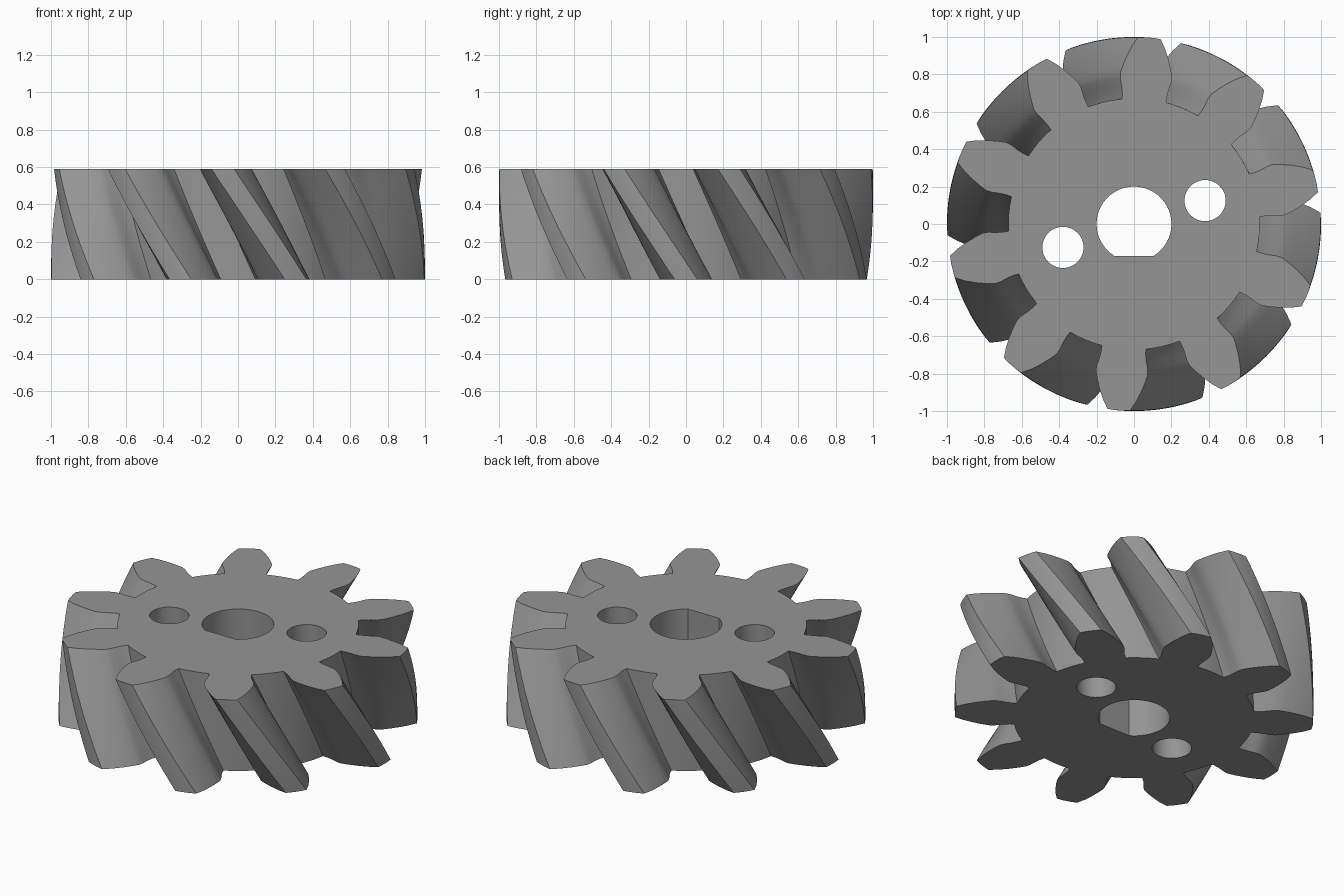
import bpy, bmesh, math

if "Cube" in bpy.data.objects:
    bpy.data.objects.remove(bpy.data.objects["Cube"])

TEETH, HEIGHT, LAYERS = 10, 0.59, 20
TWIST = math.radians(-22.7)

grey = bpy.data.materials.new("mid grey")
grey.diffuse_color = (0.3, 0.3, 0.3, 1)
grey.use_nodes = True
grey.node_tree.nodes["Principled BSDF"].inputs["Base Color"].default_value = grey.diffuse_color


def polar(r, a):
    return (r * math.cos(a), r * math.sin(a))


def circle(cx, cy, r, n=48):
    return [(cx + r * math.cos(2 * math.pi * i / n),
             cy + r * math.sin(2 * math.pi * i / n)) for i in range(n)]


# Half tooth: radius and half angle in degrees, from root to tip
FLANK = [(0.672, 10.1), (0.70, 9.8), (0.74, 9.8), (0.78, 10.1), (0.81, 9.9),
         (0.85, 8.7), (0.90, 7.1), (0.95, 5.4), (0.998, 3.5)]


def gear_outline():
    pts = []
    for k in range(TEETH):
        c = 360 / TEETH * k
        side = [(r, c - a) for r, a in FLANK]
        tip = [(1.0, c - 1.2), (1.0, c + 1.2)]
        back = [(r, c + a) for r, a in reversed(FLANK)]
        floor = [(0.672, c + a) for a in (14, 18, 22)]
        pts += [polar(r, math.radians(a)) for r, a in side + tip + back + floor]
    return pts


def bore_outline():
    # Round shaft hole with one flat side at the front
    half = math.acos(0.17 / 0.2)
    start = -math.pi / 2 + half
    sweep = 2 * math.pi - 2 * half
    return [polar(0.2, start + sweep * i / 48) for i in range(49)]


def loft(bm, outline, layers, twist, flip):
    """Stack copies of an outline, turning as they rise; return end edges."""
    rings = []
    for j in range(layers + 1):
        t = j / layers
        c, s = math.cos(twist * t), math.sin(twist * t)
        rings.append([bm.verts.new((x * c - y * s, x * s + y * c, HEIGHT * t))
                      for x, y in outline])
    n = len(outline)
    for a, b in zip(rings, rings[1:]):
        for i in range(n):
            k = (i + 1) % n
            quad = (a[i], a[k], b[k], b[i])
            bm.faces.new(quad[::-1] if flip else quad)
    return [[bm.edges.get((r[i], r[(i + 1) % n])) for i in range(n)]
            for r in (rings[0], rings[-1])]


bm = bmesh.new()
# Twisted toothed wall, shaft bore and two pin holes
loops = [loft(bm, gear_outline(), LAYERS, TWIST, False),
         loft(bm, bore_outline(), 1, 0, True)]
for s in (1, -1):
    loops.append(loft(bm, circle(s * 0.38, s * 0.125, 0.11), 1, 0, True))

# Flat end faces with the holes left open
for end, nz in ((0, -1), (1, 1)):
    edges = [e for lp in loops for e in lp[end]]
    res = bmesh.ops.triangle_fill(bm, edges=edges, use_beauty=True,
                                  use_dissolve=False, normal=(0, 0, nz))
    for f in res["geom"]:
        if isinstance(f, bmesh.types.BMFace):
            f.normal_update()
            if f.normal.z * nz < 0:
                f.normal_flip()

mesh = bpy.data.meshes.new("helical_gear")
bm.to_mesh(mesh)
bm.free()
mesh.materials.append(grey)
gear = bpy.data.objects.new("helical_gear", mesh)
bpy.context.collection.objects.link(gear)
bpy.context.view_layer.objects.active = gear
gear.select_set(True)
bpy.ops.object.shade_smooth_by_angle(angle=math.radians(25))
